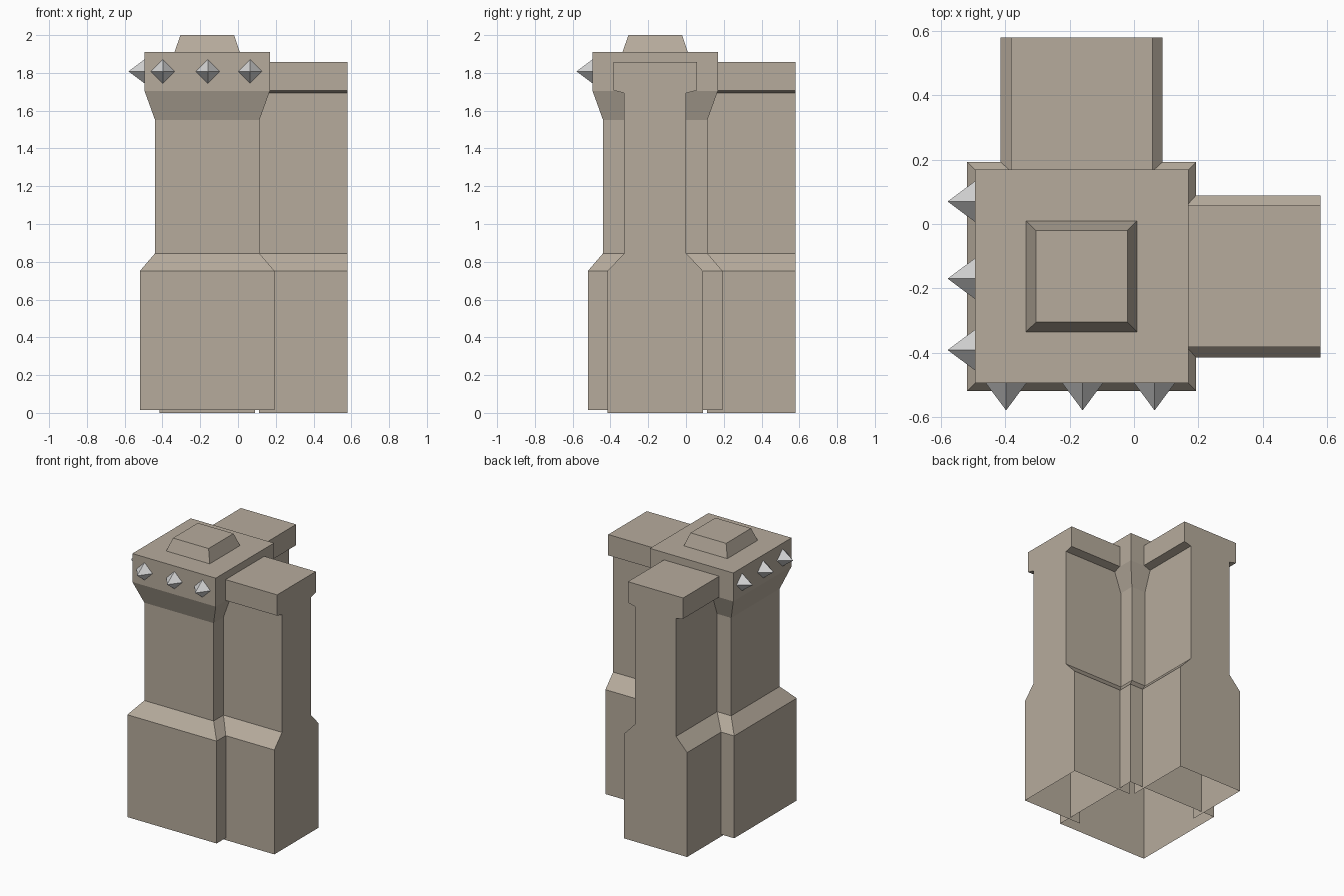
import bpy, math
from mathutils import Matrix, Vector

if "Cube" in bpy.data.objects:
    bpy.data.objects.remove(bpy.data.objects["Cube"])

C = -0.163  # pillar axis, same in x and y


def material(name, rgb):
    m = bpy.data.materials.new(name)
    m.diffuse_color = (*rgb, 1)
    m.use_nodes = True
    m.node_tree.nodes["Principled BSDF"].inputs["Base Color"].default_value = m.diffuse_color
    return m


STONE = material("tan stone", (0.47, 0.41, 0.335))
METAL = material("light grey metal", (0.66, 0.66, 0.66))


def add(name, verts, faces, mat, matrix=Matrix()):
    me = bpy.data.meshes.new(name)
    me.from_pydata([matrix @ Vector(v) for v in verts], [], faces)
    me.materials.append(mat)
    ob = bpy.data.objects.new(name, me)
    bpy.context.collection.objects.link(ob)
    return ob


def stacked_square(name, rings):
    """Square rings (half width, z) joined upwards, open below, capped on top."""
    verts, faces = [], []
    for h, z in rings:
        verts += [(C + sx * h, C + sy * h, z)
                  for sx, sy in ((-1, -1), (1, -1), (1, 1), (-1, 1))]
    for r in range(len(rings) - 1):
        for i in range(4):
            a, b = r * 4 + i, r * 4 + (i + 1) % 4
            faces.append((a, b, b + 4, a + 4))
    n = len(verts)
    faces.append((n - 4, n - 3, n - 2, n - 1))
    return add(name, verts, faces, STONE)


# Corner pillar and its cap block
stacked_square("corner_pillar", [(0.356, 0.015), (0.356, 0.752), (0.276, 0.845),
                                 (0.276, 1.55), (0.332, 1.705), (0.332, 1.91)])
stacked_square("pillar_cap", [(0.173, 1.91), (0.142, 2.0)])

# Wall stubs: mirrored profile (half width, z), open below and inside the pillar
half = [(0.252, 0.0), (0.252, 0.752), (0.164, 0.845),
        (0.164, 1.693), (0.22, 1.707), (0.22, 1.857)]
profile = [(w, z) for w, z in half] + [(-w, z) for w, z in reversed(half)]
n = len(profile)
wall_verts = [(x, C + w, z) for x in (0.112, 0.58) for w, z in profile]
wall_faces = [(i, i + 1, i + 1 + n, i + n) for i in range(n - 1)]
wall_faces.append(tuple(range(n, 2 * n)))
swap = Matrix(((0, 1, 0, 0), (1, 0, 0, 0), (0, 0, 1, 0), (0, 0, 0, 1)))
add("right_wall", wall_verts, [f[::1] for f in wall_faces], STONE).data.flip_normals()
add("back_wall", wall_verts, wall_faces, STONE, swap)

# Make the outside faces point outwards on the end caps
import bmesh
for name in ("right_wall", "back_wall"):
    me = bpy.data.objects[name].data
    bm = bmesh.new()
    bm.from_mesh(me)
    bmesh.ops.recalc_face_normals(bm, faces=bm.faces)
    top = max(bm.faces, key=lambda f: f.calc_center_median().z)
    if top.normal.z < 0:
        bmesh.ops.reverse_faces(bm, faces=bm.faces)
    bm.to_mesh(me)
    bm.free()

# Diamond spikes around the head, on the front and left sides
S = 0.064
spike_verts = [(-S, 0, 0), (0, 0, -S), (S, 0, 0), (0, 0, S), (0, -0.086, 0)]
spike_faces = [(0, 1, 4), (1, 2, 4), (2, 3, 4), (3, 0, 4), (3, 2, 1, 0)]
turn = Matrix.Rotation(-math.pi / 2, 4, 'Z')
for i, x in enumerate((-0.398, -0.16, 0.064)):
    add(f"front_spike_{i + 1}", spike_verts, spike_faces, METAL,
        Matrix.Translation((x, -0.494, 1.808)))
for i, y in enumerate((-0.392, -0.17, 0.07)):
    add(f"left_spike_{i + 1}", spike_verts, spike_faces, METAL,
        Matrix.Translation((-0.494, y, 1.808)) @ turn)
